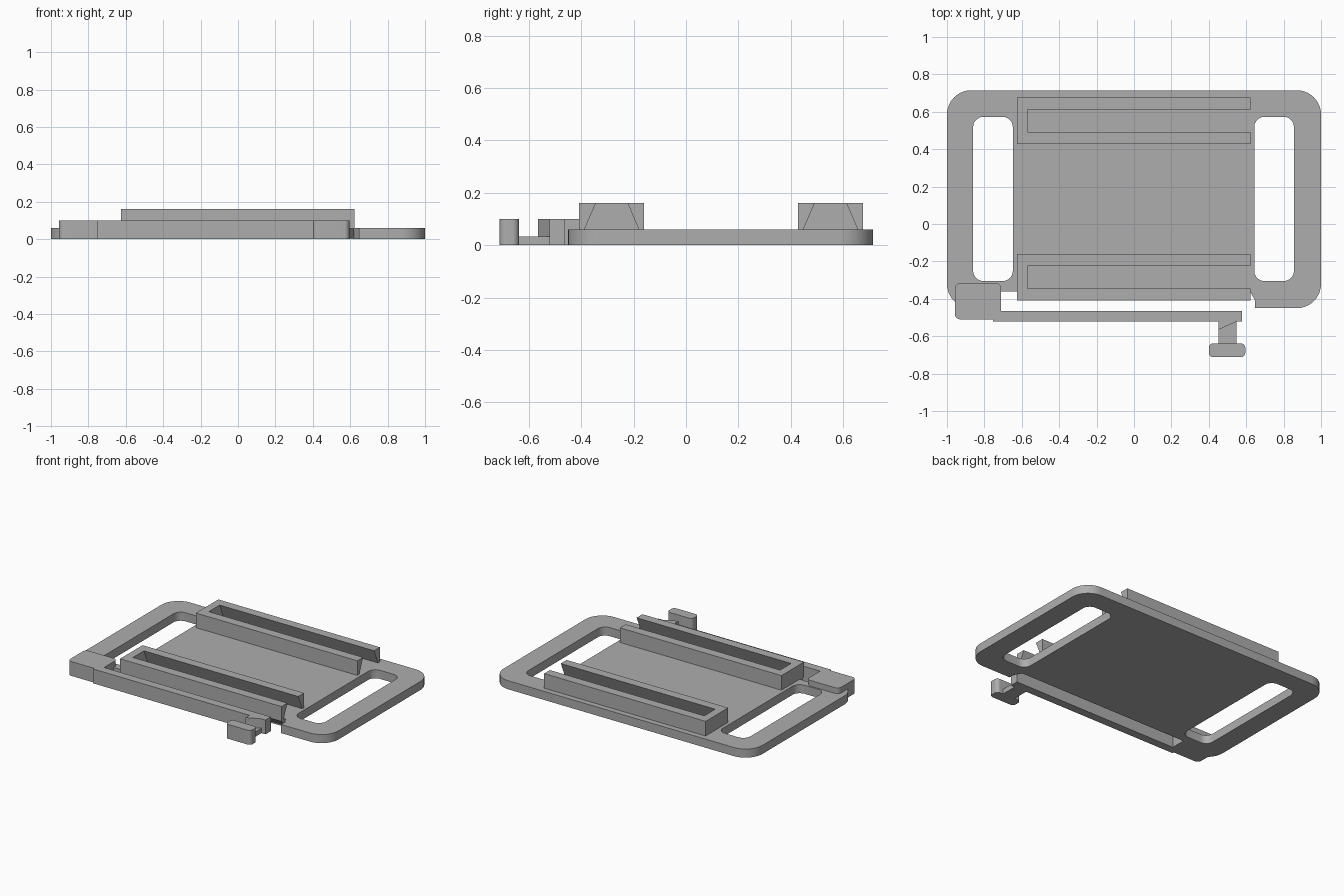
import bpy, bmesh, math
from mathutils import Vector

cube = bpy.data.objects.get("Cube")
if cube:
    bpy.data.objects.remove(cube, do_unlink=True)

grey = bpy.data.materials.new("plain grey")
grey.use_nodes = True
grey.diffuse_color = (0.42, 0.42, 0.42, 1)
grey.node_tree.nodes["Principled BSDF"].inputs["Base Color"].default_value = grey.diffuse_color


def rounded(corners, steps=10):
    """Outline from (x, y, radius) corners, with arcs at the rounded ones."""
    out = []
    for i, (x, y, r) in enumerate(corners):
        p = Vector((x, y))
        if r == 0:
            out.append(p)
            continue
        a = (Vector(corners[i - 1][:2]) - p).normalized()
        b = (Vector(corners[(i + 1) % len(corners)][:2]) - p).normalized()
        centre = p + (a + b) * r
        for k in range(steps + 1):
            t = k / steps * math.pi / 2
            out.append(centre - b * r * math.cos(t) - a * r * math.sin(t))
    return out


def box_outline(x0, x1, y0, y1, r=0):
    return rounded([(x0, y0, r), (x1, y0, r), (x1, y1, r), (x0, y1, r)])


def prism(name, outline, lo, hi, along_x=False):
    """Extrude an outline along z, or a (y, z) section along x."""
    bm = bmesh.new()
    place = (lambda p, d: (d, p[0], p[1])) if along_x else (lambda p, d: (p[0], p[1], d))
    face = bm.faces.new([bm.verts.new(place(p, lo)) for p in outline])
    top = bmesh.ops.extrude_face_region(bm, geom=[face])["geom"]
    shift = Vector(place((0, 0), hi - lo))
    bmesh.ops.translate(bm, vec=shift, verts=[v for v in top if isinstance(v, bmesh.types.BMVert)])
    bmesh.ops.recalc_face_normals(bm, faces=bm.faces)
    mesh = bpy.data.meshes.new(name)
    bm.to_mesh(mesh)
    bm.free()
    mesh.materials.append(grey)
    ob = bpy.data.objects.new(name, mesh)
    bpy.context.collection.objects.link(ob)
    return ob


def activate(ob):
    bpy.ops.object.select_all(action='DESELECT')
    ob.select_set(True)
    bpy.context.view_layer.objects.active = ob


def cut(ob, cutter):
    mod = ob.modifiers.new("cut", 'BOOLEAN')
    mod.operation, mod.solver, mod.object = 'DIFFERENCE', 'EXACT', cutter
    activate(ob)
    bpy.ops.object.modifier_apply(modifier=mod.name)
    bpy.data.objects.remove(cutter, do_unlink=True)


def smooth(ob):
    activate(ob)
    bpy.ops.object.shade_smooth_by_angle(angle=math.radians(30))


# Base plate with a relieved front edge and two strap slots
plate = prism("base_plate", rounded([
    (-1, 0.715, 0.13), (-1, -0.45, 0.13), (-0.75, -0.45, 0), (-0.75, -0.36, 0),
    (0.62, -0.36, 0), (0.648, -0.41, 0), (0.648, -0.45, 0),
    (1, -0.45, 0.13), (1, 0.715, 0.13)]), 0, 0.06)
for x0 in (-0.86, 0.643):
    cut(plate, prism("slot_cutter", box_outline(x0, x0 + 0.212, -0.305, 0.573, 0.055), -0.1, 0.2))
smooth(plate)

# Dovetail rails, open at one end
for name, y in (("back_rail", 0.552), ("front_rail", -0.284)):
    rail = prism(name, box_outline(-0.625, 0.622, y - 0.124, y + 0.124), 0.058, 0.162)
    section = [(y - 0.108, 0.05), (y + 0.108, 0.05), (y + 0.056, 0.172), (y - 0.056, 0.172)]
    cut(rail, prism("channel_cutter", section, -0.57, 0.7, along_x=True))

# Sloped support below the overhanging front rail
prism("rail_support", [(-0.35, 0.01), (-0.36, 0.01), (-0.408, 0.06), (-0.35, 0.06)],
      -0.625, 0.62, along_x=True)

# Spring latch: anchor block, long arm, catch, link and thumb pad
smooth(prism("latch_anchor", box_outline(-0.958, -0.71, -0.51, -0.315, 0.03), 0, 0.1))
prism("latch_arm", box_outline(-0.755, 0.578, -0.522, -0.464), 0, 0.1)
prism("latch_catch", [(0.453, -0.515), (0.453, -0.565), (0.547, -0.522), (0.547, -0.515)], 0.033, 0.1)
prism("latch_link", box_outline(0.453, 0.547, -0.65, -0.51), 0, 0.034)
smooth(prism("thumb_pad", box_outline(0.4, 0.595, -0.712, -0.638, 0.025), 0, 0.1))
